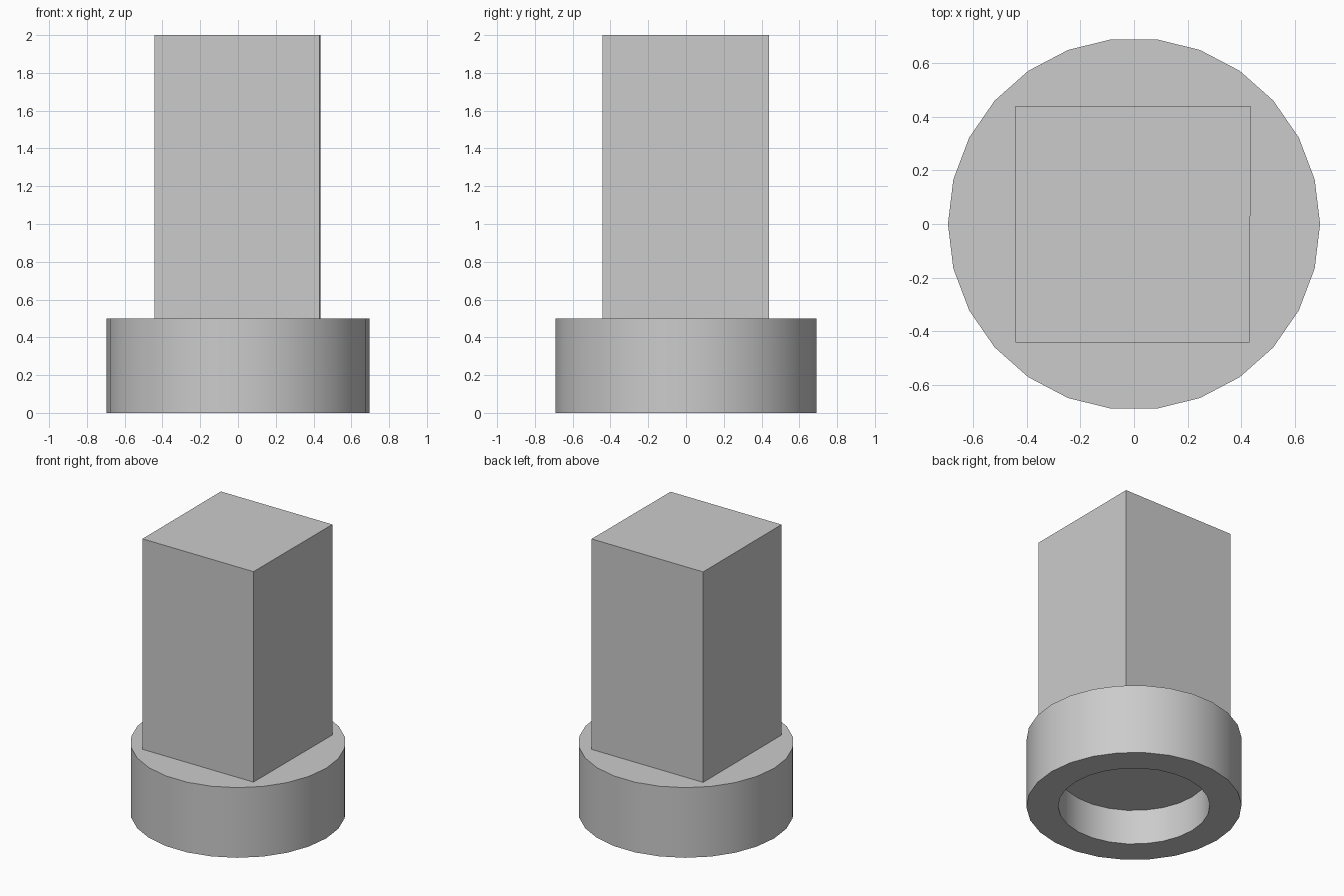
import bpy
import bmesh
from math import cos, sin, tau, radians

default_cube = bpy.data.objects.get("Cube")
if default_cube:
    bpy.data.objects.remove(default_cube, do_unlink=True)

SIDES = 26
BASE_TOP = 0.5

grey = bpy.data.materials.new("plain grey")
grey.use_nodes = True
grey.diffuse_color = (0.6, 0.6, 0.6, 1)
grey.node_tree.nodes["Principled BSDF"].inputs["Base Color"].default_value = grey.diffuse_color


def finish(name, bm):
    bmesh.ops.recalc_face_normals(bm, faces=bm.faces)
    mesh = bpy.data.meshes.new(name)
    bm.to_mesh(mesh)
    bm.free()
    obj = bpy.data.objects.new(name, mesh)
    bpy.context.collection.objects.link(obj)
    mesh.materials.append(grey)
    return obj


# Round base: closed on top, with a shallow round socket underneath
profile = [(0.695, BASE_TOP), (0.695, 0), (0.49, 0), (0.49, 0.25)]
bm = bmesh.new()
rings = [[bm.verts.new((r * cos(tau * i / SIDES), r * sin(tau * i / SIDES), z))
          for i in range(SIDES)] for r, z in profile]
for a, b in zip(rings, rings[1:]):
    for i in range(SIDES):
        j = (i + 1) % SIDES
        bm.faces.new((a[i], b[i], b[j], a[j]))
bm.faces.new(rings[0])
bm.faces.new(rings[-1])
base = finish("round_base", bm)

bpy.ops.object.select_all(action="DESELECT")
base.select_set(True)
bpy.context.view_layer.objects.active = base
bpy.ops.object.shade_smooth_by_angle(angle=radians(30))

# Square post, its +x side very slightly out of square
footprint = [(-0.443, -0.443), (0.432, -0.443), (0.436, 0.44), (-0.443, 0.44)]
bm = bmesh.new()
bottom = bm.faces.new([bm.verts.new((x, y, BASE_TOP)) for x, y in footprint])
top = bmesh.ops.extrude_face_region(bm, geom=[bottom], use_keep_orig=True)
bmesh.ops.translate(bm, vec=(0, 0, 2 - BASE_TOP),
                    verts=[v for v in top["geom"] if isinstance(v, bmesh.types.BMVert)])
finish("square_post", bm)
